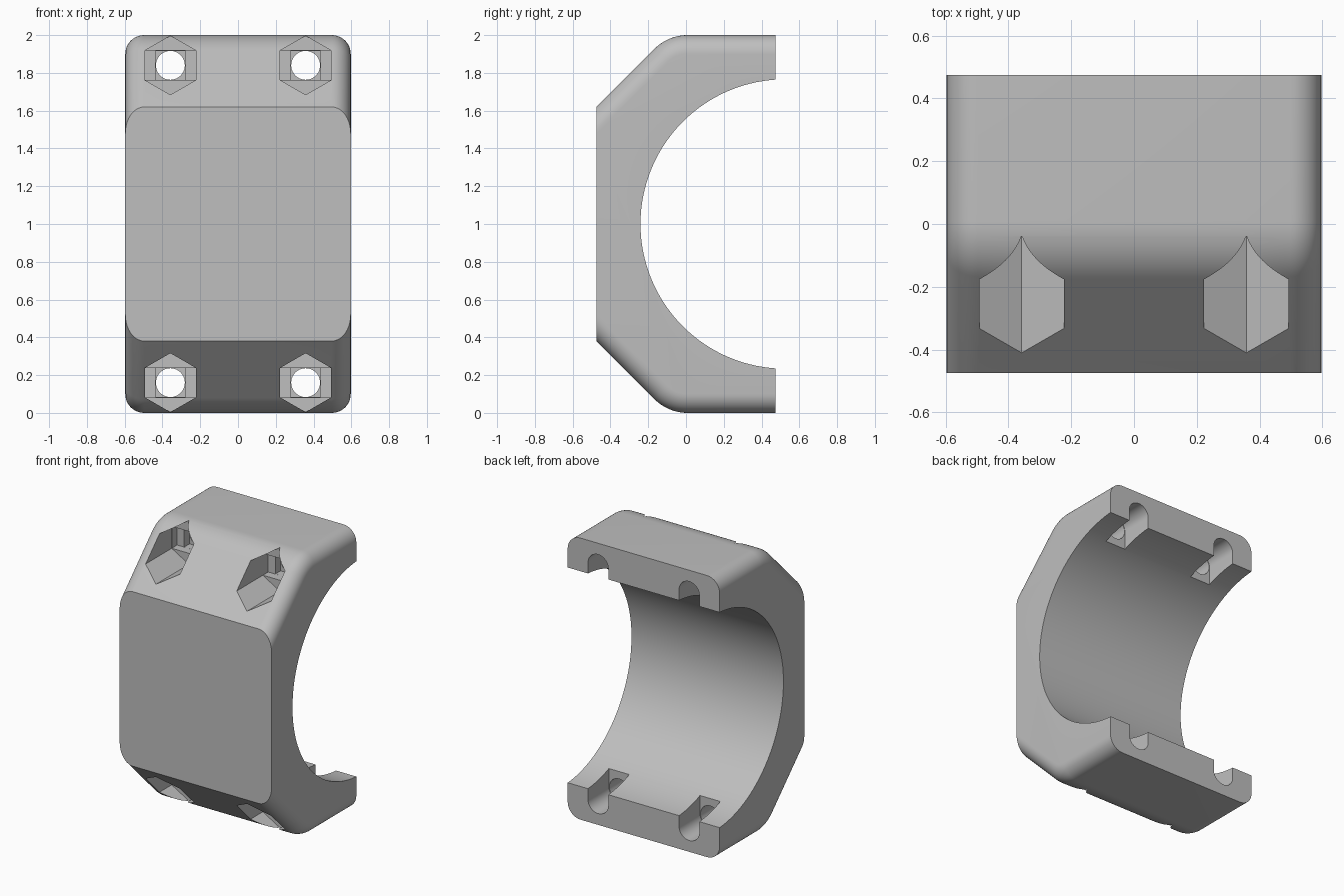
import bpy, bmesh
from math import sin, cos, pi, sqrt

if "Cube" in bpy.data.objects:
    bpy.data.objects.remove(bpy.data.objects["Cube"])

HALF_X, HALF_Y = 0.597, 0.475
EDGE = 0.1                        # fillet along the outer side edges
BEND_Y, BEND_R = 0.009, 0.25      # rounding between flat and slope
BORE_Y, BORE_R = 0.525, 0.766
BOLT_X, BOLT_Z = 0.358, 0.84      # bolt offsets from the middle

grey = bpy.data.materials.new("plain grey")
grey.use_nodes = True
colour = (0.52, 0.52, 0.52, 1)
grey.diffuse_color = colour
grey.node_tree.nodes["Principled BSDF"].inputs["Base Color"].default_value = colour


def make_object(name, bm):
    bmesh.ops.recalc_face_normals(bm, faces=bm.faces)
    mesh = bpy.data.meshes.new(name)
    bm.to_mesh(mesh)
    bm.free()
    mesh.materials.append(grey)
    obj = bpy.data.objects.new(name, mesh)
    bpy.context.collection.objects.link(obj)
    return obj


def section(inset):
    """Side outline (y, z about the middle) with its outer edge inset."""
    r = BEND_R - inset
    upper = [(HALF_Y, 1 - inset)]
    for i in range(13):
        a = pi / 2 + pi / 4 * i / 12
        upper.append((BEND_Y + r * cos(a), 1 - BEND_R + r * sin(a)))
    y, z = upper[-1]
    upper.append((-HALF_Y, z - (y + HALF_Y)))
    outline = upper + [(y, -z) for y, z in reversed(upper)]
    # bore, from the lower back corner round to the upper one
    end_z = sqrt(BORE_R ** 2 - (BORE_Y - HALF_Y) ** 2)
    outline.append((HALF_Y, -end_z))
    for i in range(1, 64):
        a = -pi / 2 - pi * i / 64
        y = BORE_Y + BORE_R * cos(a)
        if y < HALF_Y - 0.005:
            outline.append((y, BORE_R * sin(a)))
    outline.append((HALF_Y, end_z))
    return outline


# Clamp body: sections lofted across the width, inset towards both sides
steps = 10
stations = []
for i in range(steps + 1):
    t = pi / 2 * i / steps
    stations.append((HALF_X - EDGE + EDGE * sin(t), EDGE * (1 - cos(t))))
stations = [(-x, d) for x, d in reversed(stations)] + stations

bm = bmesh.new()
rings = [[bm.verts.new((x, y, z + 1)) for y, z in section(d)] for x, d in stations]
for a, b in zip(rings, rings[1:]):
    n = len(a)
    for i in range(n):
        j = (i + 1) % n
        bm.faces.new((a[i], a[j], b[j], b[i]))
bm.faces.new(rings[0])
bm.faces.new(rings[-1])
body = make_object("clamp_half", bm)


def cut_at_bolts(name, outline, y0, y1):
    """Cut a prism along y at all four bolts; outline z points outward."""
    bm = bmesh.new()
    for sx in (-1, 1):
        for sz in (-1, 1):
            ends = [[bm.verts.new((sx * BOLT_X + x, y, 1 + sz * (BOLT_Z + z)))
                     for x, z in outline] for y in (y0, y1)]
            n = len(outline)
            for i in range(n):
                j = (i + 1) % n
                bm.faces.new((ends[0][i], ends[0][j], ends[1][j], ends[1][i]))
            bm.faces.new(ends[0])
            bm.faces.new(ends[1])
    cutter = make_object(name, bm)
    cutter.hide_render = True
    mod = body.modifiers.new(name, "BOOLEAN")
    mod.operation, mod.solver, mod.object = "DIFFERENCE", "EXACT", cutter
    bpy.context.view_layer.objects.active = body
    bpy.ops.object.modifier_apply(modifier=mod.name)
    bpy.data.objects.remove(cutter)


def circle(r, n, start=0.0):
    return [(r * cos(start + 2 * pi * i / n), r * sin(start + 2 * pi * i / n))
            for i in range(n)]


def rectangle(w, h):
    return [(-w, -h), (w, -h), (w, h), (-w, h)]


# Nut pocket, two stepped layers, bolt hole, then a slot open to the bore
cut_at_bolts("nut_pocket", circle(0.156, 6, pi / 2), -0.6, -0.04)
cut_at_bolts("wide_step", rectangle(0.1345, 0.0775), -0.06, 0.02)
cut_at_bolts("square_step", rectangle(0.079, 0.077), -0.03, 0.08)
cut_at_bolts("bolt_hole", circle(0.0765, 40), 0.05, 0.26)
arch = [(0.08 * cos(pi * i / 20), 0.08 * sin(pi * i / 20)) for i in range(21)]
cut_at_bolts("bolt_slot", arch + [(-0.08, -0.25), (0.08, -0.25)], 0.24, 0.6)

# Smooth curved surfaces, crisp edges
bpy.ops.object.select_all(action="DESELECT")
body.select_set(True)
bpy.context.view_layer.objects.active = body
bpy.ops.object.shade_smooth_by_angle(angle=pi / 6)
